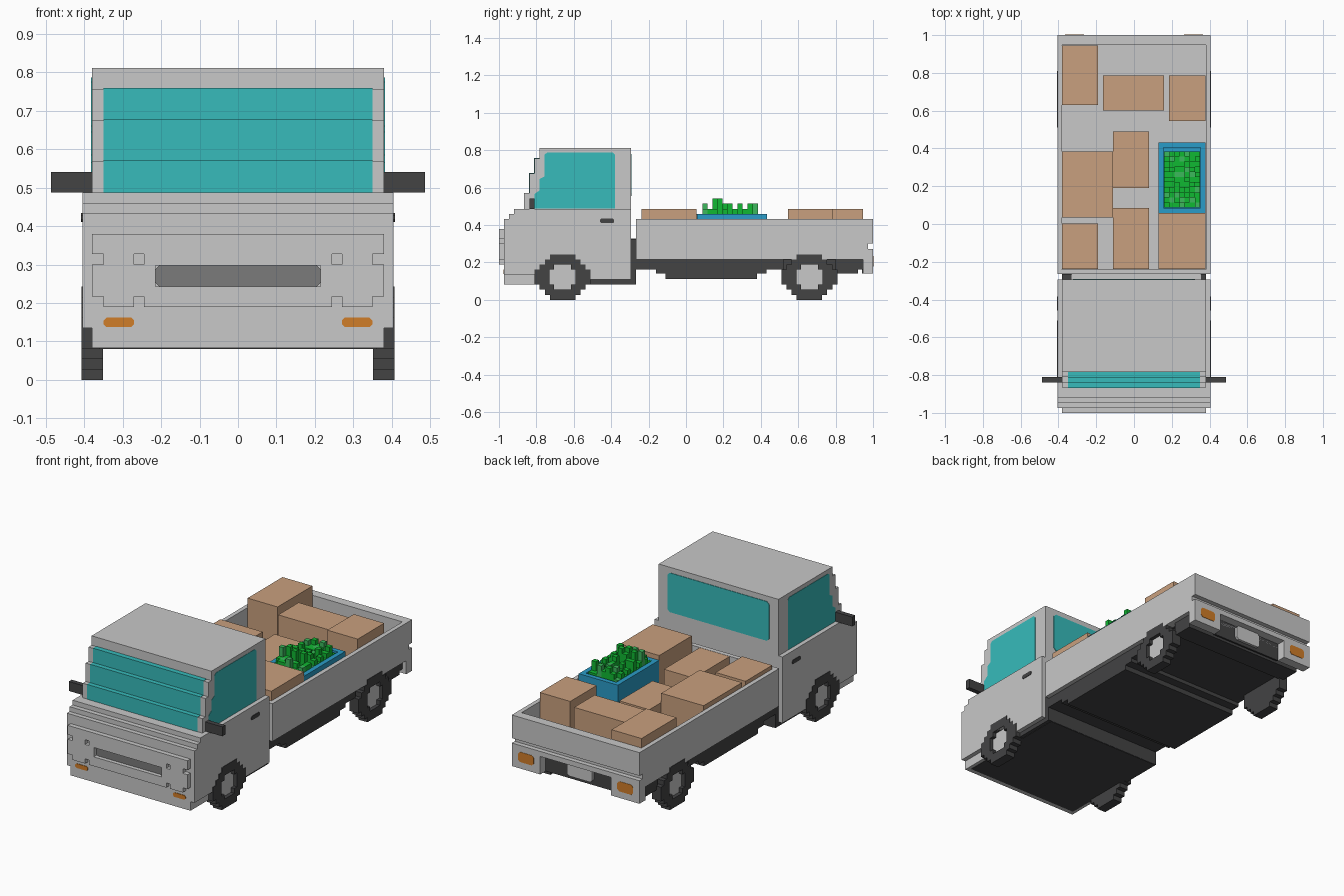
import bpy, bmesh, random
from mathutils import Matrix, Vector

cube = bpy.data.objects.get("Cube")
if cube:
    bpy.data.objects.remove(cube, do_unlink=True)


def material(name, hexa):
    rgb = [int(hexa[i:i + 2], 16) / 255 for i in (0, 2, 4)]
    col = [c / 12.92 if c <= 0.04045 else ((c + 0.055) / 1.055) ** 2.4 for c in rgb] + [1]
    m = bpy.data.materials.new(name)
    m.diffuse_color = col
    m.use_nodes = True
    m.node_tree.nodes["Principled BSDF"].inputs["Base Color"].default_value = col
    return m


GRAY = material("light gray paint", "C8C8C8")
DARK = material("dark rubber", "434344")
TEAL = material("teal glass", "37BBBB")
MID = material("mid gray grille", "7B7B7B")
ORANGE = material("orange lamp", "D07D28")
BROWN = material("cardboard brown", "C9A07E")
BLUE = material("blue crate", "2A9CC8")
GREEN = material("leaf green", "10B832")
PALE = material("pale leaf green", "3CB85C")


def finish(name, bm, mat):
    bmesh.ops.recalc_face_normals(bm, faces=bm.faces)
    me = bpy.data.meshes.new(name)
    bm.to_mesh(me)
    bm.free()
    me.materials.append(mat)
    ob = bpy.data.objects.new(name, me)
    bpy.context.collection.objects.link(ob)
    return ob


def boxes(name, mat, *parts, mirror=False):
    """Each part is (x0, x1, y0, y1, z0, z1); mirror repeats it across x."""
    bm = bmesh.new()
    for p in parts:
        for s in ((1, -1) if mirror else (1,)):
            c = Vector((s * (p[0] + p[1]) / 2, (p[2] + p[3]) / 2, (p[4] + p[5]) / 2))
            size = Vector((p[1] - p[0], p[3] - p[2], p[5] - p[4]))
            bmesh.ops.create_cube(bm, size=1, matrix=Matrix.Translation(c) @ Matrix.Diagonal(size.to_4d()))
    return finish(name, bm, mat)


def prism(name, mat, outline, axis, a, b):
    """Extrude an outline of (u, z) points from a to b along the x or y axis."""
    bm = bmesh.new()
    vs = [bm.verts.new((a, u, z) if axis == "x" else (u, a, z)) for u, z in outline]
    f = bm.faces.new(vs)
    new = bmesh.ops.extrude_face_region(bm, geom=[f])["geom"]
    move = Vector((b - a, 0, 0)) if axis == "x" else Vector((0, b - a, 0))
    bmesh.ops.translate(bm, vec=move, verts=[g for g in new if isinstance(g, bmesh.types.BMVert)])
    return finish(name, bm, mat)


def chamfered(u0, u1, z0, z1, c):
    return [(u0 + c, z0), (u1 - c, z0), (u1, z0 + c), (u1, z1 - c),
            (u1 - c, z1), (u0 + c, z1), (u0, z1 - c), (u0, z0 + c)]


# Cab shell: lower body with wheel openings, stepped nose and stepped upper part
W, BACK = 0.405, -0.295
boxes("cab_lower", GRAY,
      (-0.38, 0.38, -0.973, -0.81, 0.083, 0.135),
      (-W, W, -0.973, -0.81, 0.135, 0.433),
      (-0.35, 0.35, -0.82, BACK, 0.09, 0.433),
      (-W, W, -0.512, BACK, 0.108, 0.433),
      (-W, W, -0.82, -0.5, 0.189, 0.433),
      (-W, W, -0.947, BACK, 0.433, 0.46),
      (-W, W, -0.92, BACK, 0.46, 0.487))
boxes("cab_arch_fill", GRAY, (0.35, W, -0.812, -0.782, 0.162, 0.19),
      (0.35, W, -0.538, -0.508, 0.162, 0.19), mirror=True)
steps = [(0.487, 0.57, -0.865), (0.57, 0.675, -0.838), (0.675, 0.757, -0.811)]
boxes("cab_upper", GRAY, (-0.38, 0.38, -0.784, BACK, 0.487, 0.811),
      *[(-0.38, 0.38, y, -0.7, z0, z1) for z0, z1, y in steps])

# Glass
boxes("windshield", TEAL, *[(-0.35, 0.35, y - 0.002, -0.75, z0, z1 + 0.002) for z0, z1, y in steps])
prism("side_windows", TEAL, [(-0.811, 0.489), (-0.38, 0.489), (-0.38, 0.775), (-0.392, 0.787),
                             (-0.743, 0.787), (-0.757, 0.775), (-0.757, 0.66), (-0.784, 0.645),
                             (-0.784, 0.585), (-0.811, 0.565)], "x", -0.382, 0.382)
prism("rear_window", TEAL, chamfered(-0.323, 0.323, 0.555, 0.78, 0.015), "y", BACK - 0.01, BACK + 0.003)

# Nose panel with small notches, grille slot and front lamps
N0, N1 = -1.0, -0.97
boxes("nose_panel", GRAY,
      (-0.38, 0.38, N0, N1, 0.327, 0.38),
      (-0.245, 0.245, N0, N1, 0.297, 0.327),
      (-0.38, 0.38, N0, N1, 0.217, 0.243),
      (-0.245, 0.245, N0, N1, 0.19, 0.217))
boxes("nose_panel_sides", GRAY, (0.27, 0.35, N0, N1, 0.297, 0.327),
      (0.215, 0.38, N0, N1, 0.243, 0.3), (0.27, 0.35, N0, N1, 0.19, 0.217), mirror=True)
prism("grille", MID, chamfered(-0.215, 0.215, 0.243, 0.297, 0.01), "y", -0.977, -0.97)
for side, x in (("left", 0.31), ("right", -0.31)):
    prism("front_lamp_" + side, ORANGE, chamfered(x - 0.04, x + 0.04, 0.137, 0.162, 0.008), "y", -0.976, -0.97)
    prism("tail_lamp_" + side, ORANGE, chamfered(x - 0.045, x + 0.055, 0.178, 0.235, 0.012)
          if x > 0 else chamfered(x - 0.055, x + 0.045, 0.178, 0.235, 0.012), "y", 0.99, 1.002)

# Mirrors and door handles
boxes("mirrors", DARK, (0.375, 0.487, -0.838, -0.811, 0.487, 0.541), mirror=True)
prism("door_handles", DARK, chamfered(-0.459, -0.384, 0.411, 0.434, 0.006), "x", -0.408, 0.408)

# Underbody, gap behind the cab and stepped chassis
boxes("underbody", DARK,
      (-0.36, 0.36, -0.945, -0.27, 0.081, 0.11),
      (-0.38, 0.38, -0.515, -0.27, 0.083, 0.11),
      (-0.38, 0.38, -0.297, -0.268, 0.083, 0.325),
      (-0.38, 0.38, -0.27, 0.52, 0.162, 0.222),
      (-0.35, 0.35, 0.5, 0.82, 0.162, 0.222),
      (-0.38, 0.38, 0.8, 0.946, 0.162, 0.222),
      (-0.38, 0.38, 0.8, 0.92, 0.14, 0.17),
      (-0.38, 0.38, -0.16, 0.43, 0.14, 0.17),
      (-0.38, 0.38, -0.11, 0.38, 0.112, 0.15),
      (-0.36, 0.36, -0.24, 0.93, 0.212, 0.216),
      (-0.225, 0.225, 0.94, 0.95, 0.14, 0.243))
boxes("gap_cover", GRAY, (-0.33, 0.355, -0.296, -0.264, 0.3, 0.327))

# Cargo bed: floor, rails, and tailgate with a groove
boxes("cargo_bed", GRAY,
      (-W, W, -0.266, 0.95, 0.217, 0.27),
      (-W, W, -0.266, -0.24, 0.217, 0.433),
      (-W, W, 0.947, 1.0, 0.3, 0.433),
      (-W, W, 0.947, 0.973, 0.26, 0.31),
      (-W, W, 0.947, 1.0, 0.243, 0.272))
boxes("bed_sides", GRAY, (0.38, W, -0.266, 0.96, 0.217, 0.433),
      (0.225, W, 0.946, 1.0, 0.14, 0.25), mirror=True)
prism("rear_plate", GRAY, chamfered(-0.08, 0.08, 0.16, 0.243, 0.012), "y", 0.945, 0.965)

# Wheels: stacked rows forming a blocky tyre with a recessed hub
V = 0.027
tyre = [0.068, 0.095, 0.122, 0.149, 0.149, 0.149, 0.122, 0.095, 0.068]
hub = [0, 0, 0.045, 0.07, 0.07, 0.07, 0.045, 0, 0]
for name, yc in (("front", -0.66), ("rear", 0.66)):
    rubber, cap = [], []
    for i, (w, h) in enumerate(zip(tyre, hub)):
        z0, z1 = i * V, (i + 1) * V
        rubber.append((0.351, 0.38, yc - w, yc + w, z0, z1))
        rubber += [(0.38, 0.407, yc - w, yc - h, z0, z1), (0.38, 0.407, yc + h, yc + w, z0, z1)]
        if h:
            cap.append((0.375, 0.386, yc - h, yc + h, z0, z1))
    boxes(name + "_tyres", DARK, *rubber, mirror=True)
    boxes(name + "_hubs", GRAY, *cap, mirror=True)

# Cardboard boxes: x0, x1, y0, y1, top
cargo = [(-0.38, -0.19, 0.63, 0.946, 0.487), (-0.165, 0.16, 0.6, 0.785, 0.46),
         (0.185, 0.378, 0.545, 0.785, 0.487), (-0.38, -0.111, 0.035, 0.383, 0.46),
         (-0.11, 0.08, 0.19, 0.49, 0.406), (-0.38, -0.19, -0.238, 0.003, 0.455),
         (-0.11, 0.08, -0.238, 0.086, 0.433), (0.13, 0.378, -0.238, 0.057, 0.487)]
for n, (x0, x1, y0, y1, top) in enumerate(cargo):
    boxes(f"cardboard_box_{n + 1}", BROWN, (x0, x1, y0, y1, 0.268, top))

# Open crate filled with leafy plants
boxes("crate", BLUE, (0.13, 0.378, 0.058, 0.432, 0.268, 0.43),
      (0.13, 0.157, 0.058, 0.432, 0.42, 0.46), (0.351, 0.378, 0.058, 0.432, 0.42, 0.46),
      (0.15, 0.36, 0.058, 0.085, 0.42, 0.46), (0.15, 0.36, 0.405, 0.432, 0.42, 0.46))
random.seed(4)
leaves, pale = [(0.16, 0.35, 0.088, 0.38, 0.42, 0.458)], []
for i in range(7):
    for j in range(11):
        x, y = 0.16 + i * V, 0.087 + j * V
        tall = 0.541 if 0.12 < y < 0.19 and random.random() < 0.3 else 0.46 + V * random.choice((0, 0, 1, 1, 2))
        (pale if random.random() < 0.2 else leaves).append((x, x + V, y, y + V, 0.43, tall))
boxes("plants", GREEN, *leaves)
boxes("plants_pale", PALE, *pale)
